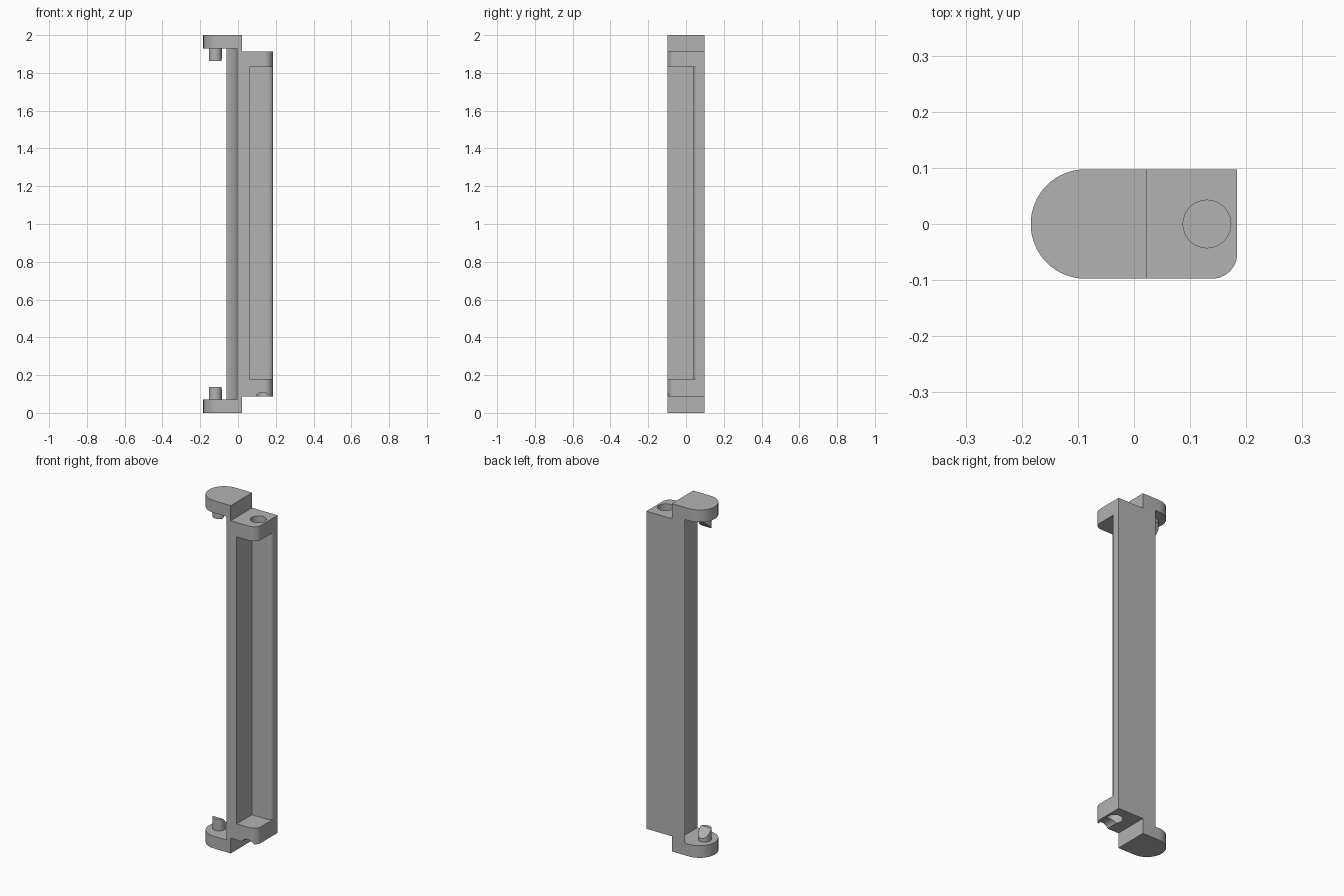
import bpy, bmesh
from math import sin, cos, radians
from mathutils import Vector, Matrix

cube = bpy.data.objects.get("Cube")
if cube:
    bpy.data.objects.remove(cube)

grey = bpy.data.materials.new("plain_grey")
grey.use_nodes = True
colour = (0.45, 0.45, 0.45, 1)
grey.diffuse_color = colour
grey.node_tree.nodes["Principled BSDF"].inputs["Base Color"].default_value = colour

HALF = 0.0975      # half depth of the link
RIGHT = 0.184      # outer x of the body
PIN_X, HOLE_X = -0.12, 0.13
STEP = 0.087       # height where the hole block ends
LUG = 0.07         # lug thickness


def arc(cx, cy, rx, ry, start, end, n=16):
    angles = [radians(start + (end - start) * i / n) for i in range(n + 1)]
    return [(cx + rx * cos(a), cy + ry * sin(a)) for a in angles]


def rectangle(x0, x1, y0, y1):
    return [(x0, y0), (x1, y0), (x1, y1), (x0, y1)]


def prism(name, outline, z0, z1, matrix=None, chamfer=None):
    """Extrude an outline in z, optionally slicing it with a plane."""
    bm = bmesh.new()
    face = bm.faces.new([bm.verts.new((x, y, z0)) for x, y in outline])
    top = bmesh.ops.extrude_face_region(bm, geom=[face])["geom"]
    moved = [v for v in top if isinstance(v, bmesh.types.BMVert)]
    bmesh.ops.translate(bm, verts=moved, vec=(0, 0, z1 - z0))
    if chamfer:
        geom = bm.verts[:] + bm.edges[:] + bm.faces[:]
        bmesh.ops.bisect_plane(bm, geom=geom, plane_co=chamfer[0],
                               plane_no=chamfer[1], clear_outer=True)
        rim = [e for e in bm.edges if e.is_boundary]
        bmesh.ops.holes_fill(bm, edges=rim, sides=0)
    if matrix:
        bm.transform(matrix)
    bmesh.ops.recalc_face_normals(bm, faces=bm.faces[:])
    mesh = bpy.data.meshes.new(name)
    bm.to_mesh(mesh)
    bm.free()
    mesh.materials.append(grey)
    obj = bpy.data.objects.new(name, mesh)
    bpy.context.collection.objects.link(obj)
    return obj


def activate(obj):
    bpy.ops.object.select_all(action="DESELECT")
    obj.select_set(True)
    bpy.context.view_layer.objects.active = obj


def cut(target, cutter):
    cutter.hide_render = True
    mod = target.modifiers.new("cut", "BOOLEAN")
    mod.operation, mod.solver, mod.object = "DIFFERENCE", "EXACT", cutter
    activate(target)
    bpy.ops.object.modifier_apply(modifier=mod.name)
    bpy.data.objects.remove(cutter)


# Body: rounded outer front corner, hollow curve along the lug side
outline = [(-0.005, -HALF)]
outline += arc(RIGHT - 0.045, -HALF + 0.045, 0.045, 0.045, -90, 0, 12)
outline += [(RIGHT, HALF), (-0.061, HALF)]
outline += arc(PIN_X, 0, 0.115, 0.115, 57, 0)
body = prism("body", outline, LUG, 2 - LUG)

# Long front recess with a softly rounded back wall
recess = [(0.06, -0.2), (0.3, -0.2), (0.3, 0.058)]
recess += arc(RIGHT - 0.03, 0.058, 0.03, 0.018, 0, -90, 10) + [(0.06, 0.04)]
cut(body, prism("recess_cutter", recess, 0.18, 1.83))

parts = [body]
for end, flip in (("bottom", False), ("top", True)):
    mirror = Matrix.Translation((0, 0, 2)) @ Matrix.Scale(-1, 4, Vector((0, 0, 1)))
    place = mirror if flip else Matrix.Identity(4)

    # Step, pin hole and lead-in slot at each end
    cut(body, prism("step_cutter", rectangle(0.022, 0.3, -0.2, 0.2), 0, STEP, place))
    cut(body, prism("hole_cutter", arc(HOLE_X, 0, 0.0425, 0.0425, 0, 352.5, 47),
                    0, STEP + 0.068, place))
    lay = Matrix.Translation((HOLE_X, 0, STEP - 0.017)) @ Matrix.Rotation(radians(90), 4, "X")
    cut(body, prism("slot_cutter", arc(0, 0, 0.039, 0.039, 0, 352.5, 47),
                    0, 0.2, place @ lay))

    # Rounded lug
    lug_outline = [(0.022, -HALF), (0.022, HALF)]
    lug_outline += arc(-0.184 + HALF, 0, HALF, HALF, 90, 270, 32)
    parts.append(prism(end + "_lug", lug_outline, 0, LUG, place))

    # Pin with a ramped tip
    tip = 0.137
    parts.append(prism(end + "_pin", arc(PIN_X, 0, 0.034, 0.034, 0, 352.5, 47),
                       LUG - 0.005, tip, place,
                       ((PIN_X, -0.012, tip), (0, 0.05, 0.046))))

for part in parts:
    activate(part)
    bpy.ops.object.shade_smooth_by_angle(angle=radians(25))
